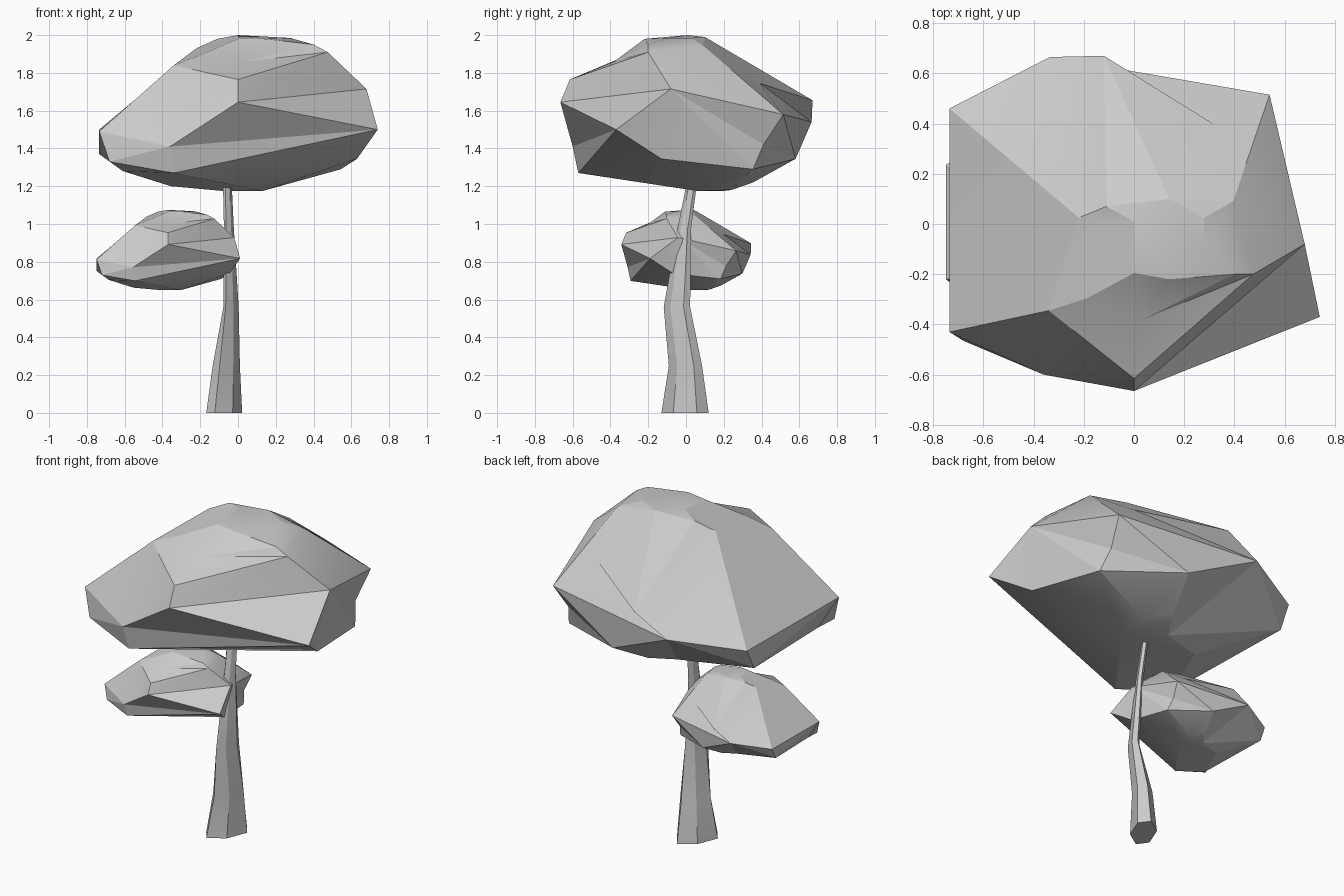
import bpy, bmesh, math
from mathutils import Vector

if "Cube" in bpy.data.objects:
    bpy.data.objects.remove(bpy.data.objects["Cube"])


def finish(name, bm, angle):
    bmesh.ops.recalc_face_normals(bm, faces=bm.faces[:])
    me = bpy.data.meshes.new(name)
    bm.to_mesh(me)
    bm.free()
    ob = bpy.data.objects.new(name, me)
    bpy.context.collection.objects.link(ob)
    bpy.ops.object.select_all(action='DESELECT')
    bpy.context.view_layer.objects.active = ob
    ob.select_set(True)
    bpy.ops.object.shade_smooth_by_angle(angle=math.radians(angle))
    return ob


# Faceted foliage: corner points around a centre, skinned over a sphere
# and then pushed out to their real distance so dents survive
CORNERS = [
    # 0-6 underside
    (.13, .06, 1.175), (.13, .24, 1.18), (-.08, .2, 1.175), (-.355, .1, 1.2),
    (.01, .355, 1.22), (-.61, -.4, 1.28), (-.34, -.57, 1.27),
    # 7-13 lower rim
    (.63, -.13, 1.345), (.545, .355, 1.29), (.51, .41, 1.42), (.09, .58, 1.345),
    (-.735, .39, 1.37), (-.68, -.465, 1.33), (-.36, -.6, 1.41),
    # 14-22 widest rim
    (.74, -.37, 1.5), (.68, -.08, 1.715), (.54, .515, 1.58), (-.12, .67, 1.655),
    (-.335, .665, 1.54), (-.735, .46, 1.5), (-.735, -.43, 1.49),
    (0, -.665, 1.645), (0, -.615, 1.765),
    # 23-30 shoulder
    (.33, .39, 1.745), (.475, -.2, 1.91), (-.34, -.345, 1.84),
    (.035, -.38, 1.86), (-.185, -.295, 1.9), (.395, .09, 1.945), (.4, -.2, 1.95),
    (-.22, .025, 1.93),
    # 31-37 crown
    (0, -.195, 1.98), (.14, -.22, 1.98), (.275, -.09, 1.985), (.28, .025, 1.985),
    (.14, .1, 1.99), (-.11, .07, 1.98), (0, .01, 2.0),
]
CENTRE = Vector((0, 0, 1.58))
# Ridges that must run between particular corners
RIDGES = [(17, 23), (18, 16), (18, 23), (15, 21), (13, 14), (14, 21), (22, 24),
          (15, 24), (6, 7), (7, 14), (7, 8), (9, 16), (8, 9), (25, 22), (15, 16),
          (15, 7), (23, 28)]


def crosses(a, b, c, d):
    if len({a, b, c, d}) < 4:
        return False
    n, m = a.co.cross(b.co), c.co.cross(d.co)
    return (c.co.dot(n) * d.co.dot(n) < 0 and a.co.dot(m) * b.co.dot(m) < 0
            and (a.co + b.co).dot(c.co + d.co) > 0)


def force_ridge(bm, a, b):
    for _ in range(20):
        if bm.edges.get((a, b)):
            return
        for e in bm.edges:
            if len(e.link_faces) != 2 or not crosses(a, b, *e.verts):
                continue
            o = [v for f in e.link_faces for v in f.verts if v not in e.verts]
            if crosses(o[0], o[1], *e.verts):
                if bmesh.utils.edge_rotate(e, True):
                    break


def foliage(name, scale, offset):
    bm = bmesh.new()
    verts = [bm.verts.new((Vector(c) - CENTRE).normalized()) for c in CORNERS]
    bmesh.ops.convex_hull(bm, input=verts)
    for a, b in RIDGES:
        force_ridge(bm, verts[a], verts[b])
    for v, c in zip(verts, CORNERS):
        v.co = Vector(c) * scale + Vector(offset)
    return finish(name, bm, 16)


foliage("large_canopy", 1.0, (0, 0, 0))
foliage("small_canopy", .515, (-.37, 0, .045))

# Bent tapering trunk: six-sided rings (centre x, y, z, radius x, radius y)
RINGS = [(-.073, -.005, 0, .095, .125), (-.062, -.003, .25, .074, .088),
         (-.037, -.048, .56, .036, .07), (-.048, -.01, .97, .026, .036),
         (-.056, .028, 1.2, .024, .028), (-.06, .05, 1.35, .02, .024)]
bm = bmesh.new()
loops = []
for cx, cy, z, rx, ry in RINGS:
    ring = []
    for i in range(6):
        a = math.radians(30 + 60 * i)
        dy = ry * math.sin(a)
        ring.append(bm.verts.new((cx + .85 * rx * math.cos(a) + .4 * dy, cy + dy, z)))
    loops.append(ring)
for lo, hi in zip(loops, loops[1:]):
    for i in range(6):
        j = (i + 1) % 6
        bm.faces.new((lo[i], lo[j], hi[j], hi[i]))
bm.faces.new(loops[0])
bm.faces.new(loops[-1])
finish("trunk", bm, 25)
